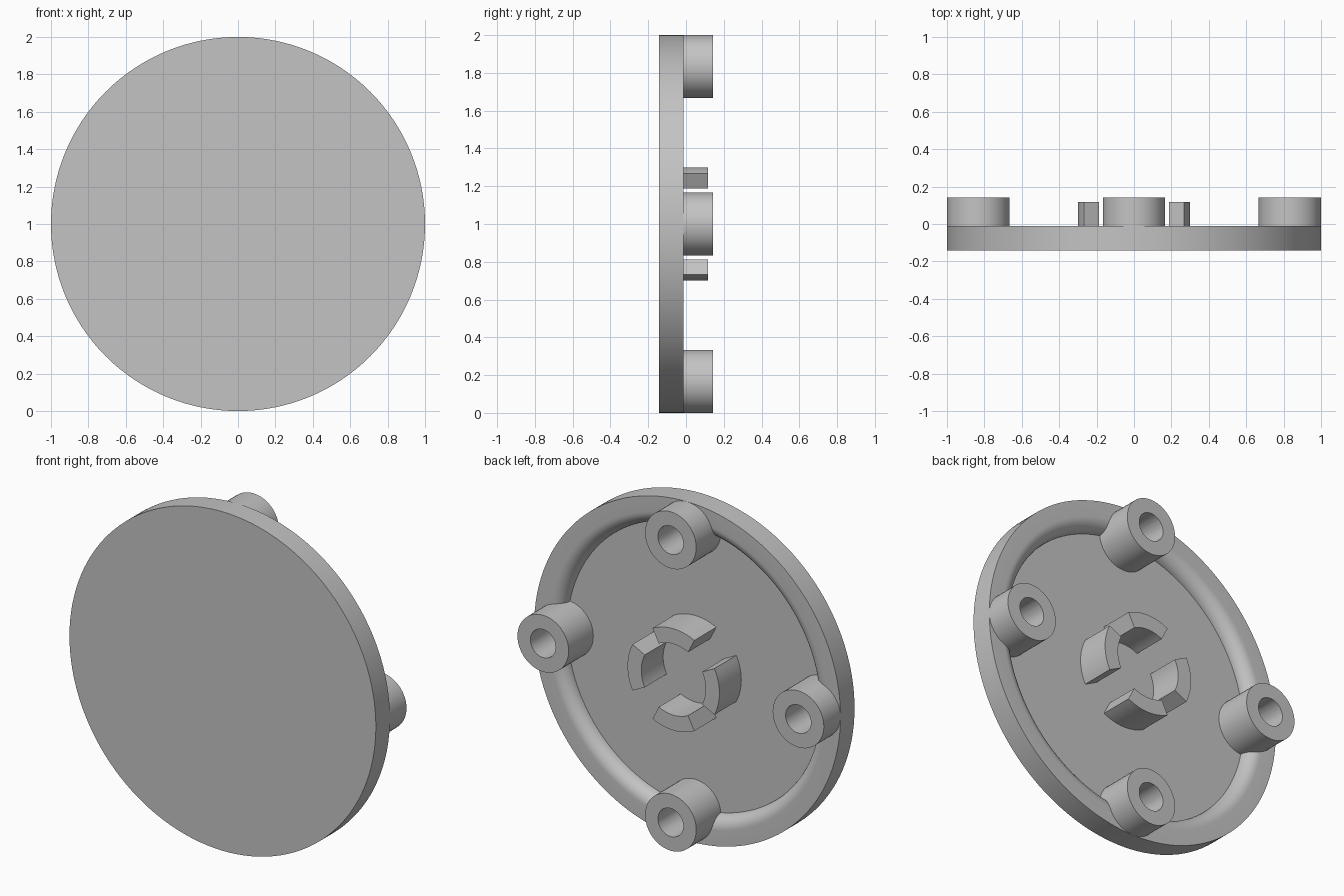
import bpy
import bmesh
from math import sin, cos, pi, radians
from mathutils import Matrix, Vector

FRONT, RIM, FLOOR = -0.143, -0.012, -0.087
BACK, CLIP_BACK = 0.143, 0.117
FLOOR_R, BOSS_R, HOLE_R, BOSS_AT = 0.835, 0.167, 0.083, 0.833

cube = bpy.data.objects.get("Cube")
if cube:
    bpy.data.objects.remove(cube, do_unlink=True)

grey = bpy.data.materials.new("plain grey")
grey.use_nodes = True
colour = (0.55, 0.55, 0.55, 1)
grey.diffuse_color = colour
grey.node_tree.nodes["Principled BSDF"].inputs["Base Color"].default_value = colour


def finish(bm, name):
    """Turn a bmesh into a linked grey object."""
    bmesh.ops.recalc_face_normals(bm, faces=bm.faces)
    mesh = bpy.data.meshes.new(name)
    bm.to_mesh(mesh)
    bm.free()
    mesh.materials.append(grey)
    obj = bpy.data.objects.new(name, mesh)
    bpy.context.collection.objects.link(obj)
    return obj


def lathe(name, profile, steps, centre=(0, 0, 1)):
    """Spin (radius, y) points about the y axis through centre."""
    bm = bmesh.new()
    verts = [bm.verts.new((r, y, 0)) for r, y in profile]
    edges = [bm.edges.new(pair) for pair in zip(verts, verts[1:])]
    bmesh.ops.spin(bm, geom=verts + edges, cent=(0, 0, 0), axis=(0, 1, 0),
                   angle=2 * pi, steps=steps)
    bmesh.ops.remove_doubles(bm, verts=bm.verts, dist=1e-5)
    bmesh.ops.translate(bm, verts=bm.verts, vec=centre)
    return finish(bm, name)


def rod(name, radius, y0, y1, centre):
    return lathe(name, [(0, y0), (radius, y0), (radius, y1), (0, y1)], 48, centre)


def cut(obj, cutter):
    mod = obj.modifiers.new("hole", 'BOOLEAN')
    mod.operation = 'DIFFERENCE'
    mod.solver = 'EXACT'
    mod.object = cutter
    bpy.context.view_layer.objects.active = obj
    bpy.ops.object.modifier_apply(modifier=mod.name)


# Round plate with a raised rim, rounded over towards the recessed floor
depth = RIM - FLOOR
roundover = [(FLOOR_R + depth * (1 - cos(a)), FLOOR + depth * sin(a))
             for a in (i * pi / 20 for i in range(11))]
plate = lathe("plate", [(0, FRONT), (1, FRONT), (1, RIM)] + roundover[::-1]
              + [(0, FLOOR)], 128)
parts = [plate]

# Four hollow bosses on the rim
for name, dx, dz in (("top", 0, 1), ("bottom", 0, -1), ("left", 1, 0), ("right", -1, 0)):
    centre = (dx * BOSS_AT, 0, 1 + dz * BOSS_AT)
    boss = rod(name + "_boss", BOSS_R, FLOOR - 0.002, BACK, centre)
    hole = rod("hole_cutter", HOLE_R, FLOOR - 0.004, BACK + 0.1, centre)
    cut(boss, hole)
    cut(plate, hole)
    bpy.data.objects.remove(hole, do_unlink=True)
    parts.append(boss)

# Four curved clips around the middle
half = radians(27)
angles = [half * (i / 6 - 1) for i in range(13)]
for i, name in enumerate(("top", "left", "bottom", "right")):
    bm = bmesh.new()
    outline = [(0.3, a) for a in angles] + [(0.21, a) for a in reversed(angles)]
    base = bm.faces.new([bm.verts.new((r * sin(a), FLOOR - 0.005, r * cos(a)))
                         for r, a in outline])
    top = bmesh.ops.extrude_face_region(bm, geom=[base])["geom"]
    bmesh.ops.translate(bm, verts=[v for v in top if isinstance(v, bmesh.types.BMVert)],
                        vec=(0, CLIP_BACK - FLOOR + 0.005, 0))
    turn = Matrix.Translation(Vector((0, 0, 1))) @ Matrix.Rotation(i * pi / 2, 4, 'Y')
    bmesh.ops.transform(bm, matrix=turn, verts=bm.verts)
    parts.append(finish(bm, name + "_clip"))

# Smooth the curved walls, keep the edges crisp
bpy.ops.object.select_all(action='DESELECT')
for obj in parts:
    obj.select_set(True)
bpy.context.view_layer.objects.active = plate
bpy.ops.object.shade_smooth_by_angle(angle=radians(30))
